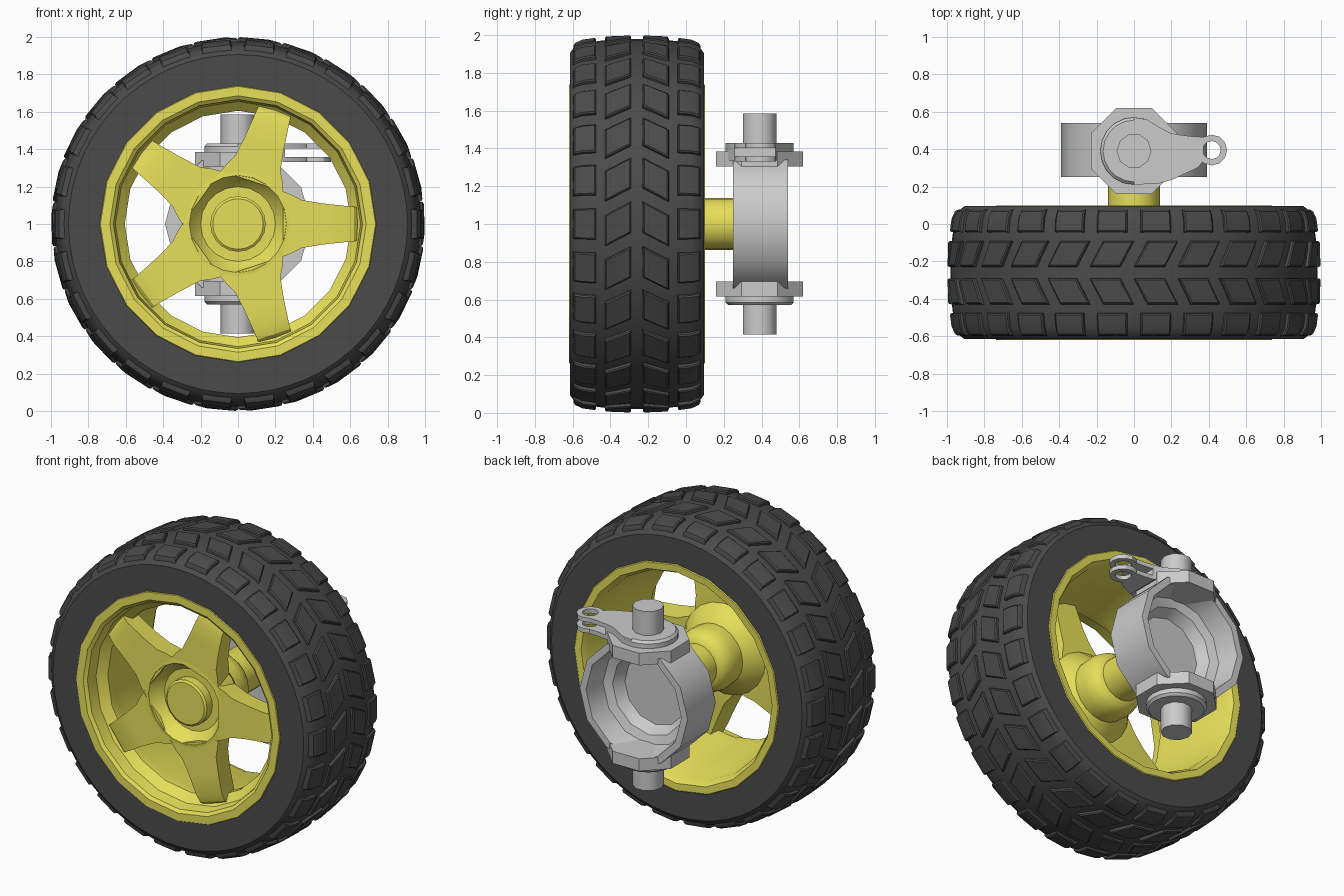
import bpy, bmesh
from math import sin, cos, pi, radians

if "Cube" in bpy.data.objects:
    bpy.data.objects.remove(bpy.data.objects["Cube"])


def material(name, rgb):
    m = bpy.data.materials.new(name)
    m.diffuse_color = (*rgb, 1)
    m.use_nodes = True
    m.node_tree.nodes["Principled BSDF"].inputs["Base Color"].default_value = m.diffuse_color
    return m


RUBBER = material("rubber", (0.07, 0.07, 0.07))
YELLOW = material("yellow", (0.80, 0.74, 0.10))


def finish(name, bm, mat=None, angle=30):
    bmesh.ops.remove_doubles(bm, verts=bm.verts, dist=1e-5)
    bmesh.ops.recalc_face_normals(bm, faces=bm.faces)
    me = bpy.data.meshes.new(name)
    bm.to_mesh(me)
    bm.free()
    ob = bpy.data.objects.new(name, me)
    bpy.context.collection.objects.link(ob)
    if mat:
        me.materials.append(mat)
    bpy.ops.object.select_all(action='DESELECT')
    ob.select_set(True)
    bpy.context.view_layer.objects.active = ob
    bpy.ops.object.shade_smooth_by_angle(angle=radians(angle))
    return ob


def skin(bm, rings, cap=False, closed=False):
    """Bridge a list of equally sized point rings with quads."""
    vs = [[bm.verts.new(p) for p in ring] for ring in rings]
    n = len(vs[0])
    pairs = list(zip(vs, vs[1:])) + ([(vs[-1], vs[0])] if closed else [])
    for a, b in pairs:
        for i in range(n):
            j = (i + 1) % n
            bm.faces.new((a[i], a[j], b[j], b[i]))
    if cap:
        bm.faces.new(vs[0])
        bm.faces.new(vs[-1])


def lathe(bm, profile, sides, axis='Y', c=(0, 0), phase=0, closed=False):
    """Turn (radius, height) points; closed makes a ring, otherwise ends are capped."""
    rings = []
    for r, h in profile:
        ring = []
        for i in range(sides):
            a = 2 * pi * i / sides + phase
            u, v = c[0] + r * cos(a), c[1] + r * sin(a)
            ring.append((u, h, v) if axis == 'Y' else (u, v, h))
        rings.append(ring)
    skin(bm, rings, cap=not closed, closed=closed)


def prism(bm, outline, z0, z1):
    skin(bm, [[(x, y, z) for x, y in outline] for z in (z0, z1)], cap=True)


HUB = (0, 1)    # wheel axis in x, z
MID = -0.26     # tyre centre plane in y

# Tyre carcass, profile mirrored about its centre plane
crown = [(0, .98), (.17, .973), (.29, .957), (.33, .938), (.355, .905)]
half = [(r, MID + d) for d, r in crown] + [(.72, MID + .355)]
profile = [(r, 2 * MID - y) for r, y in half[:0:-1]] + half
bm = bmesh.new()
lathe(bm, profile, 60, c=HUB, closed=True)
finish("tyre", bm, RUBBER, 35)


def crown_radius(y):
    d = abs(y - MID)
    for (d0, r0), (d1, r1) in zip(crown, crown[1:]):
        if d <= d1:
            return r0 + (r1 - r0) * (d - d0) / (d1 - d0)
    return crown[-1][1]


# Tread blocks: two shoulder rows and two slanted centre rows
bm = bmesh.new()
COUNT = 26
for k in range(COUNT):
    a0 = 2 * pi * k / COUNT
    for side in (-1, 1):
        for d0, d1, skew in ((.03, .17, .075), (.215, .338, .0)):
            rings = []
            for lift, inset in ((-.012, 0), (.014, .002), (.02, .01)):
                da, db = d0 + inset, d1 - inset
                ds = [da, (da + db) / 2, db] if skew else [da, .288, db]
                ring = []
                for d, s in [(d, -1) for d in ds] + [(d, 1) for d in ds[::-1]]:
                    t = (d - d0) / (d1 - d0) - .5
                    a = a0 + s * (.085 - inset) - skew * t
                    y = MID + side * d
                    r = crown_radius(y) + lift
                    ring.append((r * cos(a), y, 1 + r * sin(a)))
                rings.append(ring)
            skin(bm, rings)
            top = [bm.verts.new(p) for p in rings[-1]]
            bm.faces.new((top[0], top[1], top[4], top[5]))
            bm.faces.new((top[1], top[2], top[3], top[4]))
finish("tread_blocks", bm, RUBBER, 35)

# Rim barrel with front and back lips
bm = bmesh.new()
lathe(bm, [(.745, -.605), (.735, -.62), (.685, -.62), (.665, -.605), (.655, -.53),
           (.625, -.50), (.605, -.48), (.605, -.43), (.65, -.25), (.665, .05),
           (.69, .098), (.735, .10), (.745, .09)], 20, c=HUB, closed=True)
finish("rim", bm, YELLOW)

# Hub with dished front, centre cap, rounded collar and axle
bm = bmesh.new()
lathe(bm, [(.135, -.54), (.148, -.53), (.148, -.475), (.20, -.475), (.225, -.50), (.26, -.552),
           (.295, -.548), (.295, -.40), (.24, -.33), (.20, -.30), (.205, -.22),
           (.19, -.16), (.165, -.13), (.138, -.12), (.138, .26)], 20, c=HUB)
finish("hub_and_axle", bm, YELLOW)

# Five flared spokes: (radius, half width, front y, back y)
stations = [(.24, .175, -.55, -.40), (.29, .155, -.55, -.40), (.34, .128, -.55, -.40),
            (.45, .11, -.55, -.41), (.57, .097, -.55, -.41), (.62, .092, -.535, -.41),
            (.652, .09, -.50, -.41)]
bm = bmesh.new()
for k in range(5):
    a = 2 * pi * k / 5
    rings = []
    for r, w, yf, yb in stations:
        rings.append([(r * cos(a) - t * sin(a), y, 1 + r * sin(a) + t * cos(a))
                      for t, y in ((-w, yf), (w, yf), (w * .85, yb), (-w * .85, yb))])
    skin(bm, rings, cap=True)
finish("spokes", bm, YELLOW)

# Knuckle cup, open at the back
PIN = (0, .39)
bm = bmesh.new()
lathe(bm, [(.39, .25), (.39, .54), (.345, .54), (.32, .40), (.265, .38),
           (.225, .31)], 12, c=HUB)
finish("knuckle_cup", bm, angle=35)

# Octagonal bosses, pivot collars and pins at top and bottom
for name, s in (("upper", 1), ("lower", -1)):
    bm = bmesh.new()
    lathe(bm, [(.249, 1 + s * .305), (.249, 1 + s * .385)], 8, 'Z', PIN, pi / 8)
    finish(name + "_boss", bm)
    bm = bmesh.new()
    lathe(bm, [(.18, 1 + s * .345), (.18, 1 + s * .415), (.165, 1 + s * .43)], 20, 'Z', PIN)
    finish(name + "_pivot_collar", bm)
    bm = bmesh.new()
    lathe(bm, [(.093, 1 + s * .40), (.093, 1 + s * .585)], 10, 'Z', PIN)
    finish(name + "_pin", bm, angle=40)

# Steering arm: solid root, then a two-pronged fork with eyes
root = [(0, .57), (.07, .558), (.13, .52), (.19, .488), (.25, .475),
        (.25, .258), (.20, .235), (.13, .216), (0, .21)]
prong = [(.24, .477), (.31, .468), (.37, .465), (.37, .335), (.34, .30), (.24, .254)]
bm = bmesh.new()
prism(bm, root, 1.335, 1.43)
for z0, z1 in ((1.33, 1.358), (1.402, 1.43)):
    prism(bm, prong, z0, z1)
    lathe(bm, [(.048, z0), (.082, z0), (.082, z1), (.048, z1)], 12, 'Z', (.415, .395), closed=True)
finish("steering_arm", bm)
